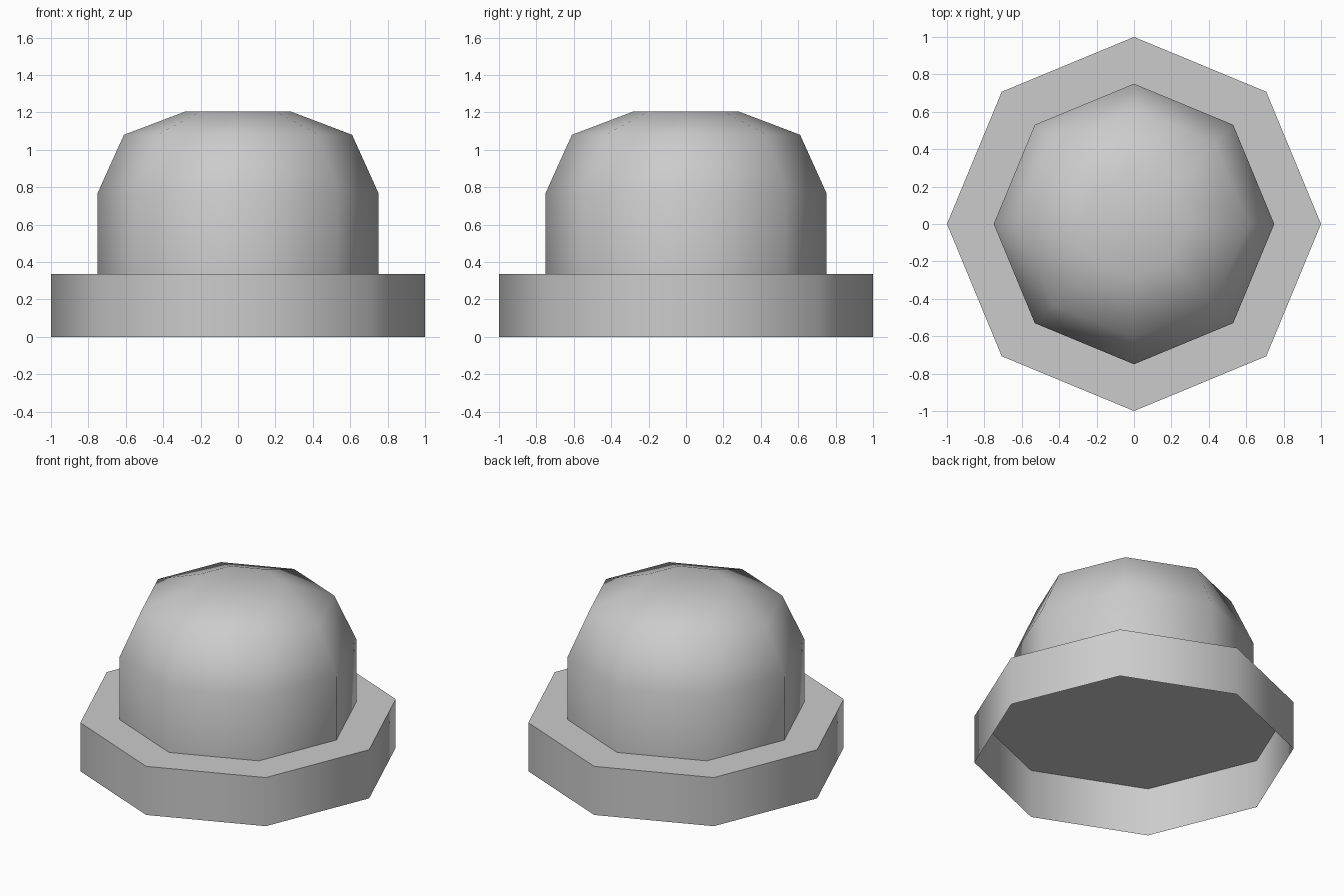
import bpy, bmesh, math

if "Cube" in bpy.data.objects:
    bpy.data.objects.remove(bpy.data.objects["Cube"])

SIDES = 8


def lathe(name, profile):
    """Octagonal shell from (radius, z) rings: open below, capped on top."""
    bm = bmesh.new()
    rings = []
    for r, z in profile:
        angles = [2 * math.pi * i / SIDES for i in range(SIDES)]
        rings.append([bm.verts.new((r * math.cos(a), r * math.sin(a), z)) for a in angles])
    for low, high in zip(rings, rings[1:]):
        for i in range(SIDES):
            j = (i + 1) % SIDES
            bm.faces.new((low[i], low[j], high[j], high[i]))
    bm.faces.new(rings[-1])
    mesh = bpy.data.meshes.new(name)
    bm.to_mesh(mesh)
    bm.free()
    obj = bpy.data.objects.new(name, mesh)
    bpy.context.collection.objects.link(obj)
    bpy.ops.object.select_all(action='DESELECT')
    obj.select_set(True)
    bpy.context.view_layer.objects.active = obj
    bpy.ops.object.shade_smooth_by_angle(angle=math.radians(60))
    return obj


# Wide hollow base, open underneath with a closed top
lathe("base", [(1.0, 0.0), (1.0, 0.335)])

# Rounded dome standing on the base
lathe("dome", [(0.75, 0.335), (0.75, 0.77), (0.61, 1.08), (0.28, 1.205)])
